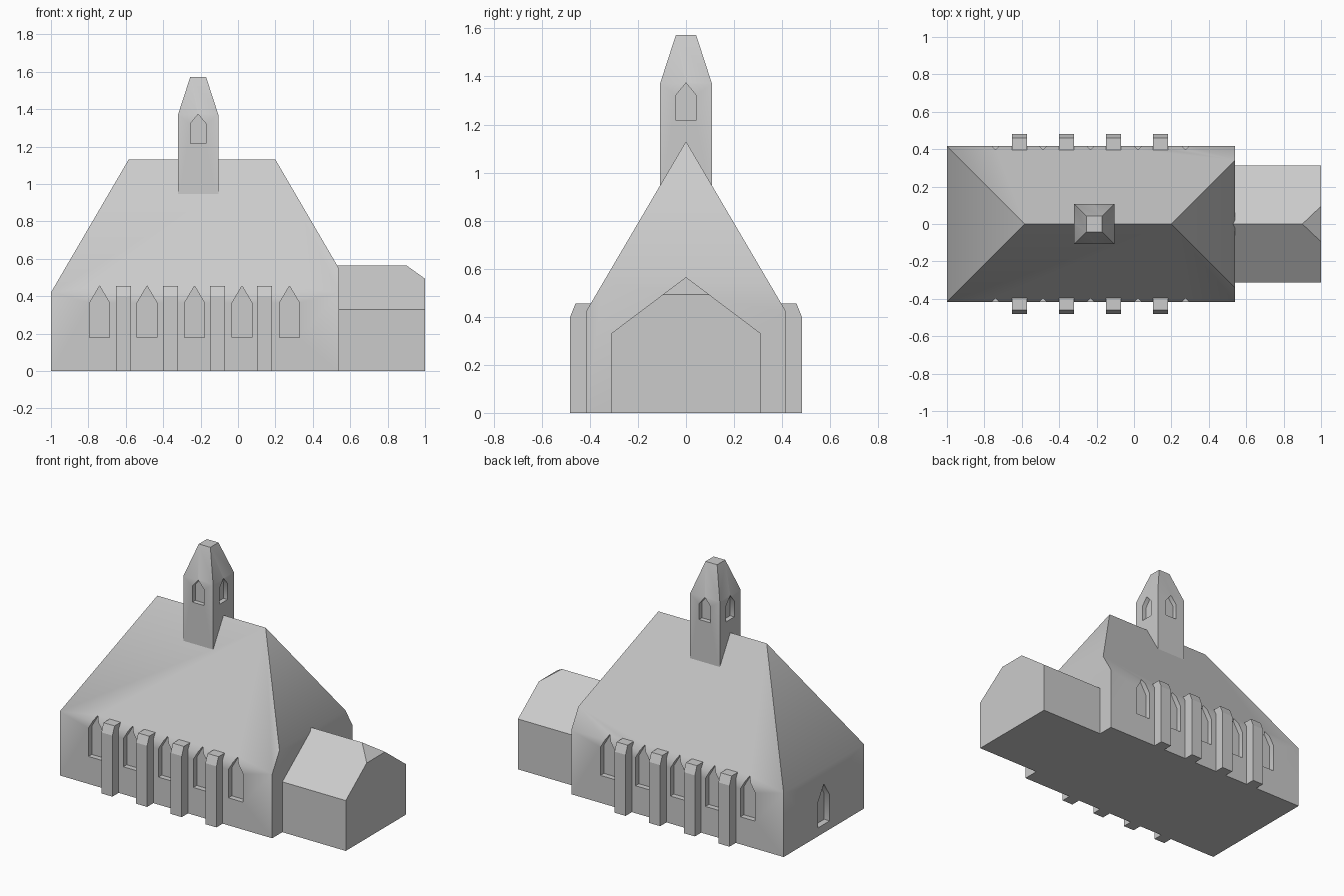
import bpy, bmesh, math

if "Cube" in bpy.data.objects:
    bpy.data.objects.remove(bpy.data.objects["Cube"])

stone = bpy.data.materials.new("pale_grey")
stone.diffuse_color = (0.6, 0.6, 0.6, 1)
stone.use_nodes = True
stone.node_tree.nodes["Principled BSDF"].inputs["Base Color"].default_value = stone.diffuse_color


def hull(name, points):
    """Convex solid around the given corner points."""
    bm = bmesh.new()
    for p in points:
        bm.verts.new(p)
    bmesh.ops.convex_hull(bm, input=bm.verts[:])
    bmesh.ops.dissolve_limit(bm, angle_limit=0.01, verts=bm.verts[:], edges=bm.edges[:])
    bmesh.ops.recalc_face_normals(bm, faces=bm.faces[:])
    mesh = bpy.data.meshes.new(name)
    bm.to_mesh(mesh)
    bm.free()
    mesh.materials.append(stone)
    ob = bpy.data.objects.new(name, mesh)
    bpy.context.collection.objects.link(ob)
    return ob


def activate(ob):
    bpy.ops.object.select_all(action='DESELECT')
    ob.select_set(True)
    bpy.context.view_layer.objects.active = ob


def cut_window(target, centre, turn, half, z0, shoulder, apex, depth):
    """Cut a pointed recess; turn 0 faces -y, counted in quarter turns."""
    c, s = [(1, 0), (0, 1), (-1, 0), (0, -1)][turn]
    outline = [(-half, z0), (half, z0), (half, shoulder), (0, apex), (-half, shoulder)]
    pts = [(centre[0] + u * c - v * s, centre[1] + u * s + v * c, z)
           for v in (-0.05, depth) for u, z in outline]
    cutter = hull("window_cutter", pts)
    cutter.hide_render = True
    mod = target.modifiers.new("window", 'BOOLEAN')
    mod.operation, mod.solver, mod.object = 'DIFFERENCE', 'EXACT', cutter
    activate(target)
    bpy.ops.object.modifier_apply(modifier=mod.name)
    bpy.data.objects.remove(cutter)


def smooth(ob):
    activate(ob)
    bpy.ops.object.shade_smooth_by_angle(angle=math.radians(40))


# Main hall with steep hipped roof, right hip clipped by the end wall
W, EAVE, RIDGE = 0.417, 0.42, 1.13
clip = 0.342
clip_z = RIDGE - clip * (RIDGE - EAVE) / W
pts = [(x, y, z) for x in (-1, 0.54) for y in (-W, W) for z in (0, EAVE)]
pts += [(-0.585, 0, RIDGE), (0.2, 0, RIDGE), (0.54, -clip, clip_z), (0.54, clip, clip_z)]
hall = hull("main_hall", pts)
for i in range(5):
    x = -0.74 + 0.2538 * i
    cut_window(hall, (x, -W), 0, 0.053, 0.18, 0.365, 0.455, 0.035)
    cut_window(hall, (x, W), 2, 0.053, 0.18, 0.365, 0.455, 0.035)
cut_window(hall, (-1, 0), 3, 0.06, 0.055, 0.225, 0.32, 0.04)
smooth(hall)

# Low side chapel with a small half-hip at its outer end
pts = [(x, y, z) for x in (0.5, 1) for y in (-0.312, 0.312) for z in (0, 0.33)]
pts += [(0.5, 0, 0.565), (0.9, 0, 0.565), (1, -0.095, 0.4935), (1, 0.095, 0.4935)]
smooth(hull("side_chapel", pts))

# Bell tower with tapered cap and a window on each face
TX, H = -0.213, 0.108
pts = [(TX + sx * h, sy * h, z) for h, z in ((H, 0.9), (H, 1.37), (0.042, 1.573))
       for sx in (-1, 1) for sy in (-1, 1)]
tower = hull("bell_tower", pts)
for turn, (dx, dy) in enumerate([(0, -H), (H, 0), (0, H), (-H, 0)]):
    cut_window(tower, (TX + dx, dy), turn, 0.042, 1.217, 1.322, 1.373, 0.03)
smooth(tower)

# Buttresses between the windows on both long sides
for i in range(4):
    x = -0.613 + 0.2513 * i
    for side, word in ((-1, "front"), (1, "back")):
        profile = [(0.39, 0), (0.482, 0), (0.482, 0.4), (0.46, 0.455), (0.39, 0.455)]
        hull(f"{word}_buttress_{i + 1}",
             [(x + d, side * y, z) for d in (-0.04, 0.04) for y, z in profile])
